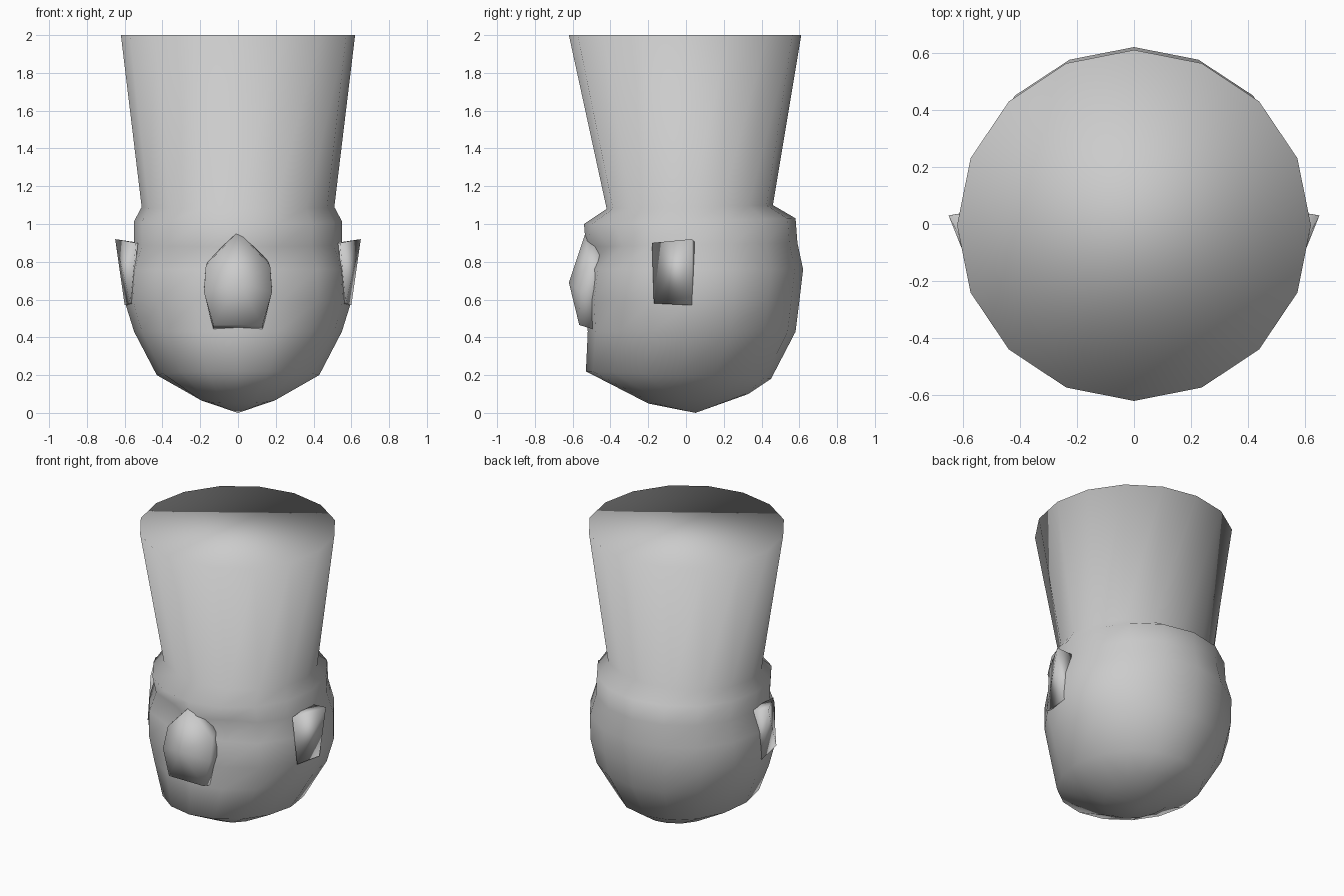
import bpy, bmesh
from math import sin, cos, pi

if "Cube" in bpy.data.objects:
    bpy.data.objects.remove(bpy.data.objects["Cube"])

grey = bpy.data.materials.new("plain grey")
grey.use_nodes = True
colour = (0.6, 0.6, 0.6, 1)
grey.diffuse_color = colour
grey.node_tree.nodes["Principled BSDF"].inputs["Base Color"].default_value = colour

SIDES = 16


def finish(bm, name):
    """Turn a bmesh into a smooth grey object."""
    bmesh.ops.recalc_face_normals(bm, faces=bm.faces[:])
    for face in bm.faces:
        face.smooth = True
    mesh = bpy.data.meshes.new(name)
    bm.to_mesh(mesh)
    bm.free()
    mesh.materials.append(grey)
    obj = bpy.data.objects.new(name, mesh)
    bpy.context.collection.objects.link(obj)
    return obj


def add_ring(bm, side, front, back, z_front, z_back):
    """Ring of an oval section; its first vertex faces the front."""
    middle, depth = (front + back) / 2, (back - front) / 2
    ring = []
    for i in range(SIDES):
        a = 2 * pi * i / SIDES
        t = (1 - cos(a)) / 2
        ring.append(bm.verts.new((side * sin(a), middle - depth * cos(a),
                                  z_front + (z_back - z_front) * t)))
    return ring


def bridge(bm, low, high):
    for i in range(SIDES):
        j = (i + 1) % SIDES
        bm.faces.new((low[i], low[j], high[j], high[i]))


def hull(name, points):
    """Convex solid around a few points."""
    bm = bmesh.new()
    for p in points:
        bm.verts.new(p)
    result = bmesh.ops.convex_hull(bm, input=bm.verts[:])
    loose = [v for v in bm.verts if not v.link_faces]
    bmesh.ops.delete(bm, geom=loose, context="VERTS")
    return finish(bm, name)


# Head and tall hat as one stack of rings: side, front, back, z front, z back
sections = [
    (0.21, -0.20, 0.33, 0.05, 0.10),
    (0.43, -0.53, 0.45, 0.22, 0.18),
    (0.55, -0.52, 0.58, 0.43, 0.43),
    (0.60, -0.53, 0.60, 0.59, 0.59),
    (0.59, -0.54, 0.62, 0.76, 0.76),
    (0.55, -0.53, 0.59, 0.88, 0.90),
    (0.55, -0.54, 0.58, 1.00, 1.03),
    (0.51, -0.42, 0.46, 1.08, 1.10),
    (0.62, -0.62, 0.61, 2.00, 2.00),
]
bm = bmesh.new()
rings = [add_ring(bm, *s) for s in sections]
for low, high in zip(rings, rings[1:]):
    bridge(bm, low, high)
bm.faces.new(rings[-1])

# Eye sockets pressed in under the brow
for i in (1, SIDES - 1):
    rings[5][i].co.y += 0.08
    rings[4][i].co.y += 0.03
for i in (2, SIDES - 2):
    rings[5][i].co.y += 0.03

# Pointed underside
tip = bm.verts.new((0, 0.05, 0))
for i in range(SIDES):
    bm.faces.new((tip, rings[0][(i + 1) % SIDES], rings[0][i]))
finish(bm, "head_and_hat")

# Nose, widest in the middle and narrowing up to the brow
nose = [(0, -0.62, 0.69), (0, -0.58, 0.78), (0, -0.53, 0.96)]
for s in (-1, 1):
    nose += [(s * 0.13, -0.48, 0.44), (s * 0.13, -0.565, 0.465),
             (s * 0.18, -0.56, 0.64), (s * 0.18, -0.45, 0.66),
             (s * 0.17, -0.52, 0.78), (s * 0.15, -0.43, 0.82)]
hull("nose", nose)

# Ears, flaring outward to the upper back corner
for s, label in ((1, "left_ear"), (-1, "right_ear")):
    hull(label, [(s * x, y, z) for x, y, z in (
        (0.54, -0.18, 0.90), (0.65, 0.03, 0.92), (0.52, 0.05, 0.90),
        (0.57, -0.17, 0.58), (0.60, 0.03, 0.57), (0.53, 0.05, 0.57))])
